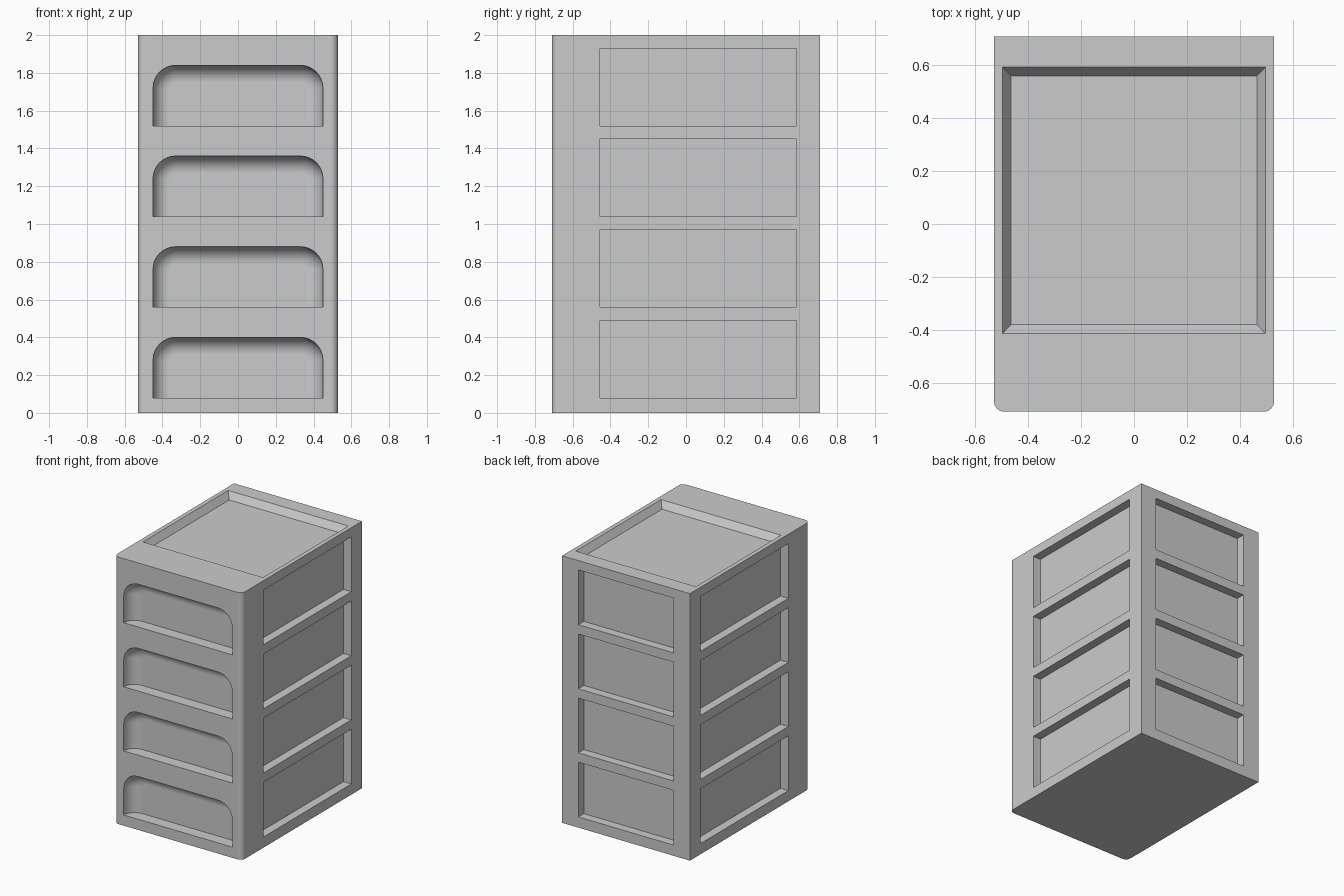
import bpy, bmesh, math

if "Cube" in bpy.data.objects:
    bpy.data.objects.remove(bpy.data.objects["Cube"])

W, D, H = 0.53, 0.71, 2.0      # half width, half depth, height
ROWS, STEP, Z0 = 4, 0.48, 0.08


def arc(cx, cy, r, a0, a1, n):
    return [(cx + r * math.cos(math.radians(a0 + (a1 - a0) * i / n)),
             cy + r * math.sin(math.radians(a0 + (a1 - a0) * i / n))) for i in range(n + 1)]


def loft(bm, loops):
    """Closed solid through a stack of equal-length point loops."""
    rings = [[bm.verts.new(p) for p in lp] for lp in loops]
    n = len(rings[0])
    faces = [bm.faces.new(rings[0]), bm.faces.new(rings[-1])]
    for a, b in zip(rings, rings[1:]):
        for i in range(n):
            j = (i + 1) % n
            faces.append(bm.faces.new((a[i], a[j], b[j], b[i])))
    bmesh.ops.recalc_face_normals(bm, faces=faces)


def box(bm, x0, x1, y0, y1, z0, z1):
    loft(bm, [[(x0, y0, z), (x1, y0, z), (x1, y1, z), (x0, y1, z)] for z in (z0, z1)])


def finish(bm, name):
    me = bpy.data.meshes.new(name)
    bm.to_mesh(me)
    bm.free()
    ob = bpy.data.objects.new(name, me)
    bpy.context.collection.objects.link(ob)
    return ob


# cabinet body with rounded front corners
bm = bmesh.new()
r = 0.04
plan = arc(-W + r, -D + r, r, 180, 270, 8) + arc(W - r, -D + r, r, 270, 360, 8) + [(W, D), (-W, D)]
loft(bm, [[(x, y, z) for x, y in plan] for z in (0, H)])
body = finish(bm, "drawer_cabinet")

cut = bmesh.new()


# front drawer pull: flat floor, rounded top corners, filleted back
def pull_loop(y, o, z):
    w, top, rad = 0.45 - o, z + 0.32 - o, 0.12 - o
    pts = [(-w, z), (w, z)] + arc(w - rad, top - rad, rad, 0, 90, 8) \
        + arc(-w + rad, top - rad, rad, 90, 180, 8)
    return [(x, y, zz) for x, zz in pts]


f = 0.09
for k in range(ROWS):
    z = Z0 + k * STEP
    loops = [pull_loop(-D - 0.05, 0, z)]
    for i in range(9):
        a = math.radians(90 * i / 8)
        loops.append(pull_loop(-D + f * math.sin(a), f * (1 - math.cos(a)), z))
    loft(cut, loops)
    # side and back panels
    d, e = 0.065, 0.05
    for s in (-1, 1):
        xa, xb = sorted((s * (W - d), s * (W + e)))
        box(cut, xa, xb, -0.455, 0.585, z, z + 0.41)
    box(cut, -0.395, 0.395, D - d, D + e, z, z + 0.41)

# top tray with sloped walls
tray = [(0.465, -0.38, 0.56, H - 0.05), (0.4975, -0.415, 0.594, H), (0.4975, -0.415, 0.594, H + 0.05)]
loft(cut, [[(-x, a, z), (x, a, z), (x, b, z), (-x, b, z)] for x, a, b, z in tray])

cutter = finish(cut, "recess_cutter")
cutter.hide_render = True

# carve the recesses
bpy.context.view_layer.objects.active = body
body.select_set(True)
mod = body.modifiers.new("recesses", 'BOOLEAN')
mod.operation = 'DIFFERENCE'
mod.solver = 'EXACT'
mod.object = cutter
bpy.ops.object.modifier_apply(modifier=mod.name)
bpy.data.objects.remove(cutter)

bpy.ops.object.shade_smooth_by_angle(angle=math.radians(30))
wn = body.modifiers.new("face_weighted_shading", 'WEIGHTED_NORMAL')
wn.keep_sharp = True
